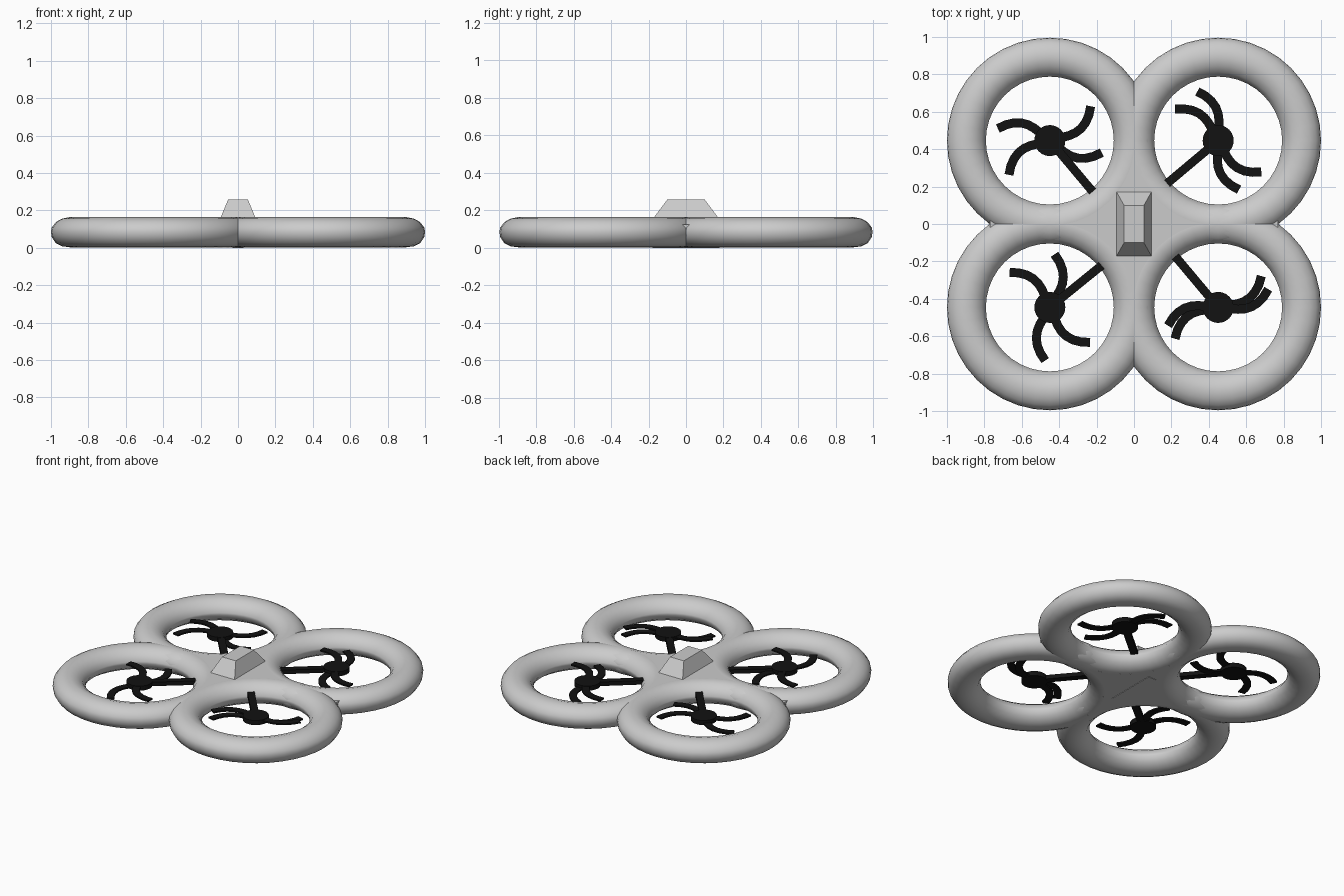
import bpy, bmesh, math
from mathutils import Vector

if "Cube" in bpy.data.objects:
    bpy.data.objects.remove(bpy.data.objects["Cube"])

CX, CY = 0.45, 0.446
SEG = 40

black = bpy.data.materials.new("black")
black.diffuse_color = (0.006, 0.006, 0.006, 1)
black.use_nodes = True
black.node_tree.nodes["Principled BSDF"].inputs["Base Color"].default_value = black.diffuse_color


def make(name, verts, faces, mat=None, smooth=False):
    me = bpy.data.meshes.new(name)
    me.from_pydata(verts, [], faces)
    bm = bmesh.new()
    bm.from_mesh(me)
    bmesh.ops.recalc_face_normals(bm, faces=bm.faces)
    bm.to_mesh(me)
    bm.free()
    ob = bpy.data.objects.new(name, me)
    bpy.context.collection.objects.link(ob)
    if mat:
        me.materials.append(mat)
    if smooth:
        bpy.ops.object.select_all(action='DESELECT')
        ob.select_set(True)
        bpy.context.view_layer.objects.active = ob
        bpy.ops.object.shade_smooth_by_angle(angle=math.radians(32))
    return ob


def prism(name, outline, z0, z1, mat=None, top=None):
    """Extrude an outline from z0 to z1, optionally to a different top outline."""
    n = len(outline)
    verts = [(x, y, z0) for x, y in outline] + [(x, y, z1) for x, y in (top or outline)]
    faces = [tuple(range(n)), tuple(range(n, 2 * n))]
    faces += [(i, (i + 1) % n, n + (i + 1) % n, n + i) for i in range(n)]
    return make(name, verts, faces, mat)


def rect(hx, hy):
    return [(-hx, -hy), (hx, -hy), (hx, hy), (-hx, hy)]


# Duct ring: lathed cross-section (radius, height)
PROFILE = [(0.55, 0.085), (0.546, 0.108), (0.523, 0.138), (0.49, 0.156), (0.445, 0.165),
           (0.40, 0.153), (0.365, 0.128), (0.342, 0.09), (0.342, 0.075), (0.36, 0.04),
           (0.40, 0.012), (0.445, 0.002), (0.49, 0.008), (0.525, 0.025), (0.546, 0.058)]


def ring(name, cx, cy):
    n = len(PROFILE)
    verts, faces = [], []
    for i in range(SEG):
        a = math.tau * i / SEG
        verts += [(cx + r * math.cos(a), cy + r * math.sin(a), z) for r, z in PROFILE]
        for j in range(n):
            k, i2 = (j + 1) % n, (i + 1) % SEG
            faces.append((i * n + j, i2 * n + j, i2 * n + k, i * n + k))
    make(name, verts, faces, smooth=True)


# S-shaped two-bladed propeller: flat ribbon swept along a curved line
def propeller(name, cx, cy, tip_deg, z):
    half = []
    for i in range(9):
        t = i / 8
        r = 0.285 * t
        a = math.radians(tip_deg - 27 * math.sin(math.pi * (0.25 + 0.75 * t)) * (1 - 0.15 * t))
        half.append(Vector((r * math.cos(a), r * math.sin(a))))
    path = [-p for p in reversed(half[1:])] + half
    left, right = [], []
    for i, p in enumerate(path):
        d = (path[min(i + 1, len(path) - 1)] - path[max(i - 1, 0)]).normalized()
        nrm = Vector((-d.y, d.x)) * 0.024
        c = Vector((cx, cy))
        left.append(tuple(c + p + nrm))
        right.append(tuple(c + p - nrm))
    n = len(path)
    verts = [(x, y, h) for h in (z, z + 0.01) for x, y in left + right]
    m = 2 * n
    faces = [(0, n, m + n, m), (n - 1, m + n - 1, m + m - 1, m - 1)]
    for i in range(n - 1):
        faces += [(i, i + 1, n + i + 1, n + i),
                  (m + i, m + n + i, m + n + i + 1, m + i + 1),
                  (i, m + i, m + i + 1, i + 1),
                  (n + i, n + i + 1, m + n + i + 1, m + n + i)]
    make(name, verts, faces, black)


# Four rotors: position signs, blade tip angles, strut angle
ROTORS = {"rear_left": (-1, 1, 167, 40, -50), "rear_right": (1, 1, 113, 144, 220),
          "front_left": (-1, -1, 85, 139, 39), "front_right": (1, -1, 36, 20, 130)}
for tag, (sx, sy, a1, a2, strut) in ROTORS.items():
    x, y = sx * CX, sy * CY
    ring("duct_ring_" + tag, x, y)
    propeller("lower_propeller_" + tag, x, y, a1, 0.088)
    propeller("upper_propeller_" + tag, x, y, a2, 0.104)
    hub = [(x + 0.083 * math.cos(math.tau * i / 24), y + 0.083 * math.sin(math.tau * i / 24))
           for i in range(24)]
    prism("hub_" + tag, hub, 0.085, 0.117, black)
    d = Vector((math.cos(math.radians(strut)), math.sin(math.radians(strut))))
    s = Vector((-d.y, d.x)) * 0.023
    a, b = Vector((x, y)), Vector((x, y)) + d * 0.40
    prism("strut_" + tag, [tuple(a - s), tuple(b - s), tuple(b + s), tuple(a + s)],
          0.086, 0.114, black)

# Central body: four concave arcs following the rings
outline = []
for q, (sx, sy) in enumerate([(1, 1), (-1, 1), (-1, -1), (1, -1)]):
    for i in range(13):
        a = math.radians(270 + 90 * q - 90 * i / 12)
        a = math.radians(-90 + 90 * q - 90 * i / 12)
        outline.append((sx * CX + 0.44 * math.cos(a), sy * CY + 0.44 * math.sin(a)))
prism("central_body", outline, 0.003, 0.163)

# Webs filling the valleys between neighbouring rings
prism("cross_web", rect(0.77, 0.06), 0.06, 0.125)
prism("long_web", rect(0.05, 0.68), 0.05, 0.135)
prism("belly_plate", rect(0.03, 0.18), 0.0, 0.02)

# Cockpit canopy
prism("canopy", rect(0.098, 0.18), 0.15, 0.257, top=rect(0.053, 0.1))
